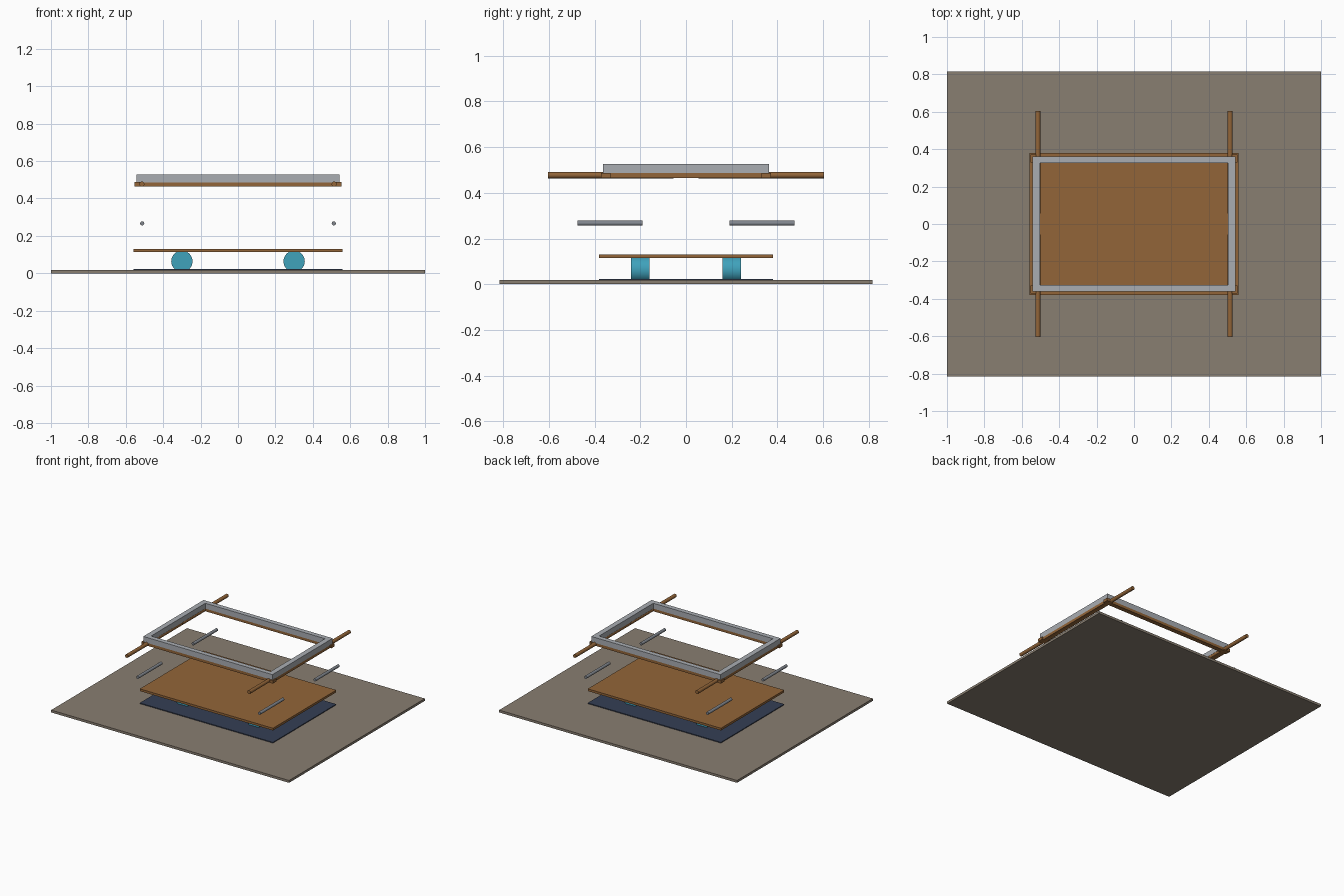
import bpy, math

if "Cube" in bpy.data.objects:
    bpy.data.objects.remove(bpy.data.objects["Cube"])


def material(name, r, g, b):
    m = bpy.data.materials.new(name)
    m.diffuse_color = (r, g, b, 1)
    m.use_nodes = True
    m.node_tree.nodes["Principled BSDF"].inputs["Base Color"].default_value = m.diffuse_color
    return m


STONE = material("floor_taupe", 0.25, 0.21, 0.165)
NAVY = material("mat_navy", 0.035, 0.05, 0.09)
WOOD = material("wood", 0.29, 0.13, 0.04)
TEAL = material("teal", 0.05, 0.36, 0.5)
ALLOY = material("alloy", 0.40, 0.42, 0.45)
STEEL = material("steel", 0.22, 0.24, 0.27)


def box(name, lo, hi, mat):
    bpy.ops.mesh.primitive_cube_add(size=1, location=[(a + b) / 2 for a, b in zip(lo, hi)])
    o = bpy.context.object
    o.name = name
    o.scale = [b - a for a, b in zip(lo, hi)]
    bpy.ops.object.transform_apply(location=False, rotation=False, scale=True)
    o.data.materials.append(mat)
    return o


def slab(name, hx, hy, z0, z1, mat):
    return box(name, (-hx, -hy, z0), (hx, hy, z1), mat)


def rod(name, x, y0, y1, z, r, mat, sides=24):
    bpy.ops.mesh.primitive_cylinder_add(vertices=sides, radius=r, depth=abs(y1 - y0),
                                        location=(x, (y0 + y1) / 2, z),
                                        rotation=(math.pi / 2, 0, 0))
    o = bpy.context.object
    o.name = name
    o.data.materials.append(mat)
    bpy.ops.object.shade_smooth_by_angle()
    return o


def ring(name, ox, oy, ix, iy, z0, z1, mat):
    # one welded rectangular frame swept from outer and inner rectangles
    def rect(x, y, z):
        return [(-x, -y, z), (x, -y, z), (x, y, z), (-x, y, z)]
    verts = rect(ox, oy, z0) + rect(ox, oy, z1) + rect(ix, iy, z1) + rect(ix, iy, z0)
    faces = []
    for k in range(4):
        a, b = 4 * k, 4 * ((k + 1) % 4)
        for i in range(4):
            j = (i + 1) % 4
            faces.append((a + i, a + j, b + j, b + i))
    me = bpy.data.meshes.new(name)
    me.from_pydata(verts, [], faces)
    me.materials.append(mat)
    o = bpy.data.objects.new(name, me)
    bpy.context.collection.objects.link(o)
    return o


# floor plate, thin mat and wooden deck
slab("floor_plate", 1.0, 0.815, 0, 0.018, STONE)
slab("thin_mat", 0.56, 0.38, 0.018, 0.024, NAVY)
slab("wooden_deck", 0.56, 0.38, 0.114, 0.131, WOOD)

# upper frame on its wooden underside strip
ring("upper_frame", 0.543, 0.362, 0.503, 0.326, 0.486, 0.527, ALLOY)
ring("frame_underside", 0.543, 0.362, 0.505, 0.328, 0.465, 0.486, WOOD)

for sx in (-1, 1):
    for sy in (-1, 1):
        # roller under the deck
        rod("roller", sx * 0.3, sy * 0.16, sy * 0.24, 0.064, 0.057, TEAL, 32)
        # floating steel pin
        rod("steel_pin", sx * 0.512, sy * 0.19, sy * 0.475, 0.267, 0.011, STEEL)
        # carrying handle
        rod("handle", sx * 0.514, sy * 0.055, sy * 0.603, 0.477, 0.0135, WOOD)
        # corner block
        xs = sorted((sx * 0.505, sx * 0.553))
        ys = sorted((sy * 0.33, sy * 0.371))
        box("corner_block", (xs[0], ys[0], 0.465), (xs[1], ys[1], 0.487), WOOD)
